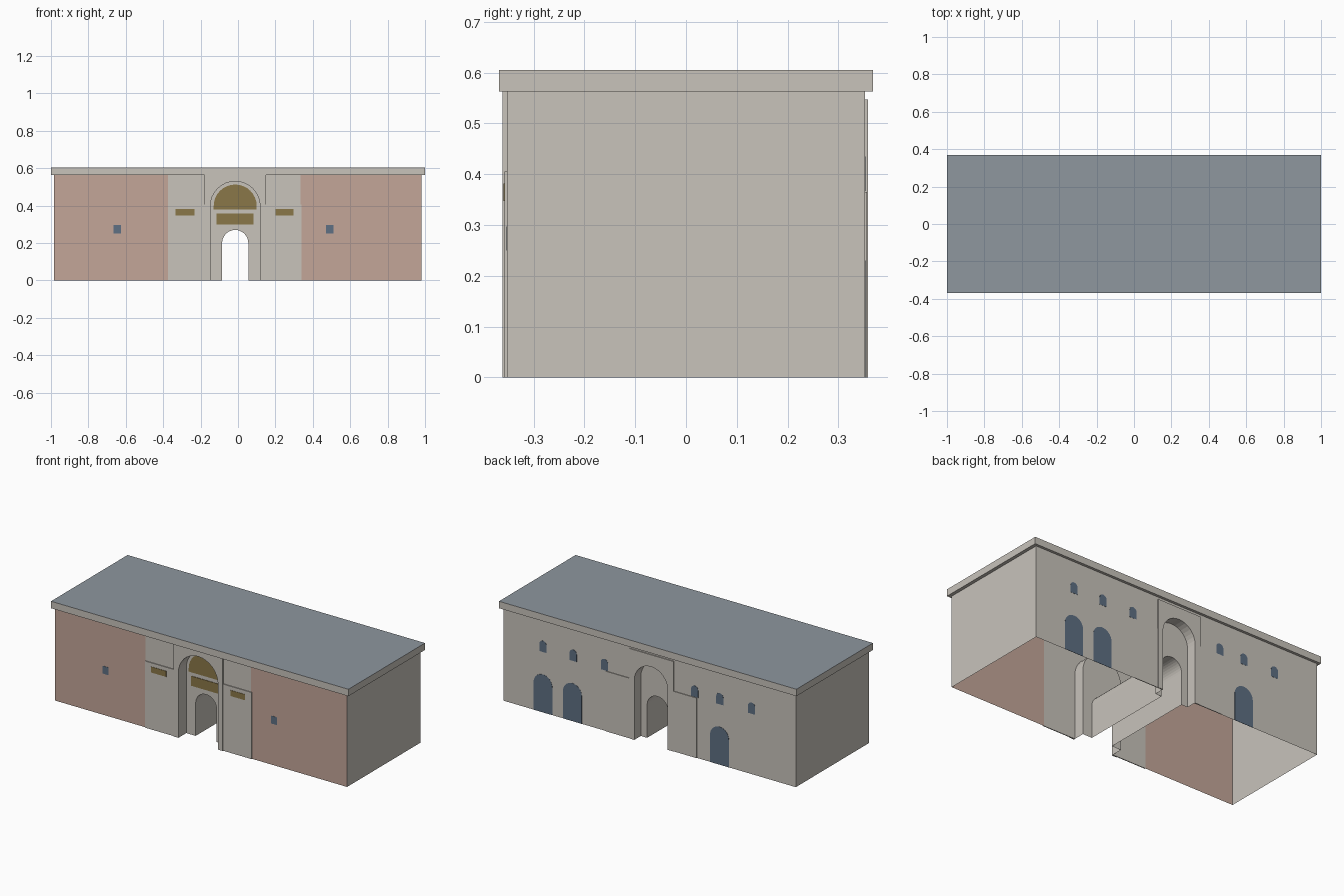
import bpy, bmesh, math

if "Cube" in bpy.data.objects:
    bpy.data.objects.remove(bpy.data.objects["Cube"])

CX = -0.015                      # centre line of the gateway
LEFT, RIGHT, FRONT, BACK = -0.985, 0.98, -0.352, 0.352
EAVES, TOP = 0.563, 0.605
NICHE_F, NICHE_B = -0.285, 0.295  # depth of the front and back niches


def material(name, rgb):
    m = bpy.data.materials.new(name)
    lin = [((c / 255 + 0.055) / 1.055) ** 2.4 for c in rgb]
    m.diffuse_color = (*lin, 1)
    m.use_nodes = True
    m.node_tree.nodes["Principled BSDF"].inputs["Base Color"].default_value = m.diffuse_color
    return m


STONE = material("pale stone", (200, 195, 187))
PINK = material("pink plaster", (195, 166, 153))
GOLD = material("dark gold", (138, 119, 72))
BLUE = material("blue glass", (94, 112, 131))
ROOF = material("grey roof", (142, 151, 159))


def finish(name, bm, *mats):
    me = bpy.data.meshes.new(name)
    bm.to_mesh(me)
    bm.free()
    for m in mats:
        me.materials.append(m)
    ob = bpy.data.objects.new(name, me)
    bpy.context.collection.objects.link(ob)
    return ob


def rect(x0, x1, z0, z1):
    return [(x0, z0), (x0, z1), (x1, z1), (x1, z0)]


def arch(cx, half, top, z0=0.0, n=16):
    """Round-headed outline, from bottom left over the top to bottom right."""
    s = top - half
    curve = [(cx - half * math.cos(math.pi * i / n), s + half * math.sin(math.pi * i / n))
             for i in range(n + 1)]
    return [(cx - half, z0)] + curve + [(cx + half, z0)]


def notched(x0, x1, z1, hole):
    """Rectangle standing on the ground with an arch cut up from its foot."""
    return [(x0, 0), (x0, z1), (x1, z1), (x1, 0)] + hole[::-1]


def sheet(name, pts, y, facing, mat):
    """Single flat face in the xz plane, facing -y or +y."""
    bm = bmesh.new()
    f = bm.faces.new([bm.verts.new((x, y, z)) for x, z in pts])
    f.normal_update()
    if f.normal.y * facing < 0:
        f.normal_flip()
    return finish(name, bm, mat)


def reveal(name, pts, y0, y1, mat):
    """Open strip lining an arched opening, facing into the opening."""
    bm = bmesh.new()
    a = [bm.verts.new((x, y0, z)) for x, z in pts]
    b = [bm.verts.new((x, y1, z)) for x, z in pts]
    for i in range(len(pts) - 1):
        bm.faces.new((a[i], b[i], b[i + 1], a[i + 1]))
    bm.normal_update()
    bm.faces.ensure_lookup_table()
    if bm.faces[0].normal.x < 0:
        bmesh.ops.reverse_faces(bm, faces=bm.faces[:])
    return finish(name, bm, mat)


def plate(name, pts, y_wall, depth, mat):
    """Raised plate on a wall; depth is signed along y, wall side left open."""
    bm = bmesh.new()
    base = bm.faces.new([bm.verts.new((x, y_wall, z)) for x, z in pts])
    out = bmesh.ops.extrude_face_region(bm, geom=[base], use_keep_orig=True)
    for v in out["geom"]:
        if isinstance(v, bmesh.types.BMVert):
            v.co.y += depth
    bmesh.ops.recalc_face_normals(bm, faces=bm.faces[:])
    bmesh.ops.delete(bm, geom=[base], context='FACES_ONLY')
    return finish(name, bm, mat)


door = arch(CX, 0.07, 0.27)
niche_f = arch(CX, 0.133, 0.53)
niche_b = arch(CX, 0.112, 0.475)

# Outer walls, open below
sheet("front_wall_left", rect(LEFT, -0.375, 0, EAVES), FRONT, -1, PINK)
sheet("front_wall_right", rect(0.333, RIGHT, 0, EAVES), FRONT, -1, PINK)
sheet("front_wall_centre", notched(-0.375, 0.333, EAVES, niche_f), FRONT, -1, STONE)
sheet("back_wall", notched(LEFT, RIGHT, EAVES, niche_b), BACK, 1, STONE)
for name, x in (("left_wall", LEFT), ("right_wall", RIGHT)):
    bm = bmesh.new()
    f = bm.faces.new([bm.verts.new((x, y, z)) for y, z in rect(FRONT, BACK, 0, EAVES)])
    f.normal_update()
    if f.normal.x * x < 0:
        f.normal_flip()
    finish(name, bm, STONE)

# Cornice slab with a grey top
bm = bmesh.new()
bmesh.ops.create_cube(bm, size=1)
for v in bm.verts:
    v.co = (v.co.x * 2, v.co.y * 0.736, EAVES if v.co.z < 0 else TOP)
bm.normal_update()
for f in bm.faces:
    f.material_index = 1 if f.normal.z > 0.5 else 0
finish("cornice_and_roof", bm, STONE, ROOF)

# Niches and the vaulted passage between them
reveal("front_niche_lining", niche_f, FRONT, NICHE_F, STONE)
reveal("back_niche_lining", niche_b, BACK, NICHE_B, STONE)
sheet("front_niche_wall", niche_f + door[::-1], NICHE_F, -1, STONE)
sheet("back_niche_wall", niche_b + door[::-1], NICHE_B, 1, STONE)
reveal("passage_vault", door, NICHE_F, NICHE_B, STONE)

# Raised portal surrounds and lower side bays
plate("front_portal", notched(-0.18, 0.15, EAVES, niche_f), FRONT, -0.009, STONE)
plate("front_bay_left", rect(-0.375, -0.18, 0, 0.405), FRONT, -0.005, STONE)
plate("front_bay_right", rect(0.15, 0.34, 0, 0.405), FRONT, -0.005, STONE)
plate("back_portal", notched(-0.165, 0.13, 0.547, niche_b), BACK, 0.006, STONE)
plate("back_bay_left", rect(-0.32, -0.165, 0, 0.365), BACK, 0.004, STONE)
plate("back_bay_right", rect(0.13, 0.29, 0, 0.365), BACK, 0.004, STONE)

# Gold lunette and panels
plate("lunette", arch(CX, 0.115, 0.513, 0.38), NICHE_F, -0.003, GOLD)
plate("niche_panel", rect(-0.115, 0.083, 0.298, 0.357), NICHE_F, -0.003, GOLD)
plate("bay_panel_left", rect(-0.335, -0.232, 0.347, 0.382), FRONT - 0.005, -0.002, GOLD)
plate("bay_panel_right", rect(0.2, 0.297, 0.347, 0.382), FRONT - 0.005, -0.002, GOLD)

# Windows on the front
for i, x in enumerate((-0.645, 0.49)):
    plate(f"front_window_{i}", rect(x - 0.02, x + 0.02, 0.25, 0.297), FRONT, -0.001, BLUE)

# Arched doors and small arched windows on the back
for i, x in enumerate((0.715, 0.517, -0.472)):
    plate(f"back_door_{i}", arch(x, 0.063, 0.23), BACK, 0.001, BLUE)
for i, x in enumerate((0.715, 0.512, 0.302, -0.305, -0.474, -0.688)):
    plate(f"back_window_{i}", arch(x, 0.024, 0.435, 0.367, 10), BACK, 0.001, BLUE)
